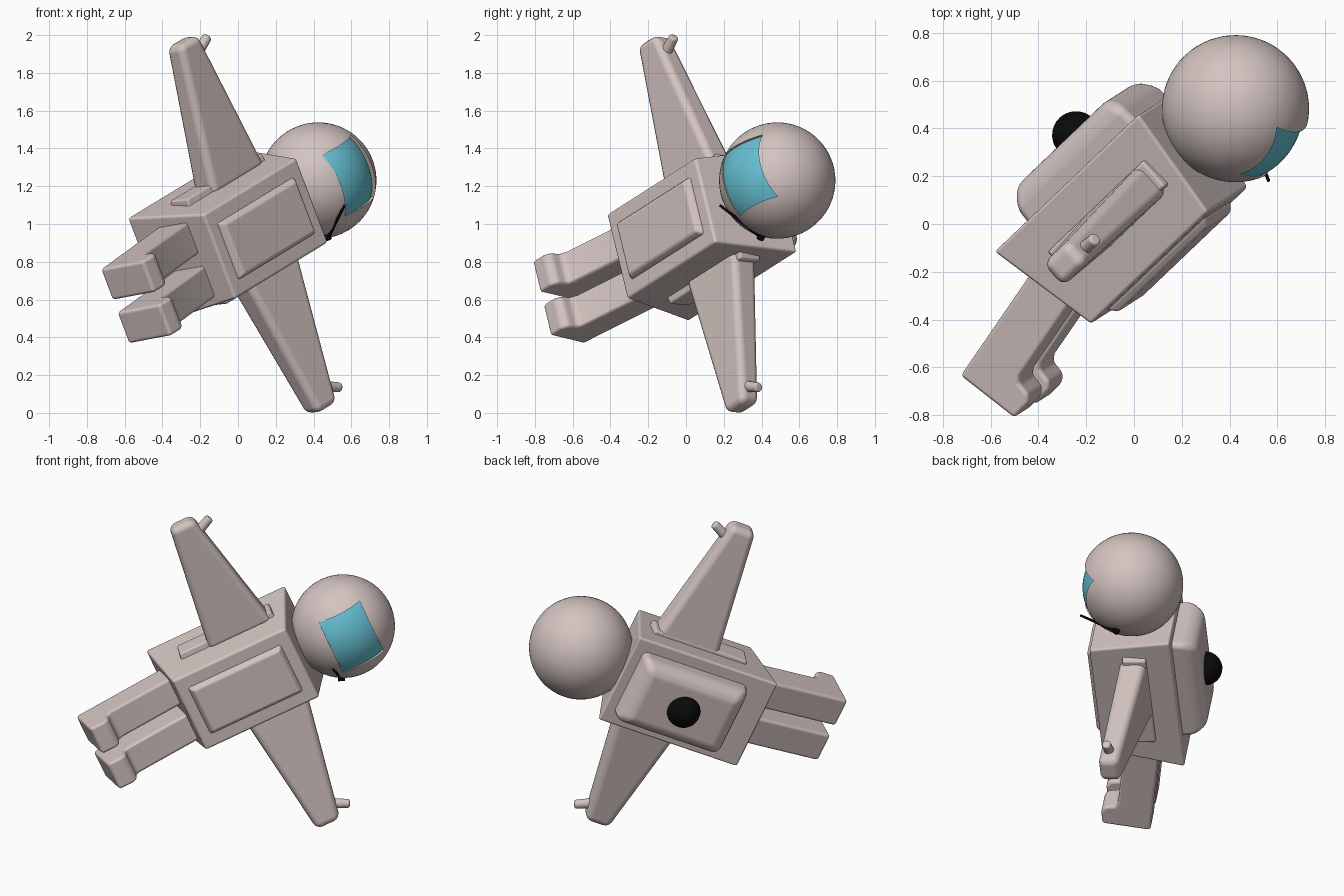
import bpy, bmesh, math
from mathutils import Matrix, Vector

if "Cube" in bpy.data.objects:
    bpy.data.objects.remove(bpy.data.objects["Cube"])

# Body frame: local x = side, y = forward, z = towards head, origin = helmet centre
S = Vector((-0.345, -0.22, 0.912)).normalized()
U = Vector((0.663, 0.632, 0.403))
U = (U - S * U.dot(S)).normalized()
F = U.cross(S)
W = Matrix.Translation((0.425, 0.483, 1.23)) @ Matrix((S, F, U)).transposed().to_4x4()
R = 0.308


def material(name, rgb):
    m = bpy.data.materials.new(name)
    m.diffuse_color = (*rgb, 1)
    m.use_nodes = True
    m.node_tree.nodes["Principled BSDF"].inputs["Base Color"].default_value = m.diffuse_color
    return m


SUIT = material("pale suit", (0.65, 0.55, 0.53))
GLASS = material("blue glass", (0.13, 0.52, 0.64))
BLACK = material("black", (0.003, 0.003, 0.003))


def finish(name, bm, mat, bevel=0):
    bmesh.ops.recalc_face_normals(bm, faces=bm.faces)
    for f in bm.faces:
        f.smooth = True
    me = bpy.data.meshes.new(name)
    bm.to_mesh(me)
    bm.free()
    me.materials.append(mat)
    ob = bpy.data.objects.new(name, me)
    bpy.context.collection.objects.link(ob)
    ob.matrix_world = W
    if bevel:
        b = ob.modifiers.new("bevel", 'BEVEL')
        b.width, b.segments, b.limit_method = bevel, 4, 'ANGLE'
        b.angle_limit = math.radians(30)
        b.harden_normals = True
    return ob


def loft(name, rings, mat=SUIT, bevel=0.02):
    """Closed solid through matching rings of points."""
    bm = bmesh.new()
    vs = [[bm.verts.new(p) for p in ring] for ring in rings]
    n = len(vs[0])
    for a, b in zip(vs, vs[1:]):
        for i in range(n):
            bm.faces.new((a[i], a[(i + 1) % n], b[(i + 1) % n], b[i]))
    bm.faces.new(vs[0])
    bm.faces.new(vs[-1])
    return finish(name, bm, mat, bevel)


def rect(axis, at, a0, a1, b0, b1):
    """Rectangle across one local axis; a and b run along the other two axes in order."""
    pts = []
    for a, b in ((a0, b0), (a1, b0), (a1, b1), (a0, b1)):
        p = [a, b]
        p.insert(axis, at)
        pts.append(p)
    return pts


def ball(name, center, r, mat, seg=32):
    bm = bmesh.new()
    bmesh.ops.create_uvsphere(bm, u_segments=seg, v_segments=seg // 2, radius=r,
                              matrix=Matrix.Translation(center))
    return finish(name, bm, mat)


def rod(name, a, b, r0, r1, mat, bevel=0):
    a, b = Vector(a), Vector(b)
    d = b - a
    bm = bmesh.new()
    bmesh.ops.create_cone(bm, cap_ends=True, segments=14, radius1=r0, radius2=r1, depth=d.length,
                          matrix=Matrix.Translation((a + b) / 2) @ d.to_track_quat('Z', 'Y').to_matrix().to_4x4())
    return finish(name, bm, mat, bevel)


# Torso, wider at the back, with chest panel and backpack
loft("torso", [rect(1, -0.24, -0.30, 0.30, -1.13, -0.218),
               rect(1, 0.255, -0.245, 0.245, -1.045, -0.303)], bevel=0.015)
loft("chest_panel", [rect(1, 0.22, -0.165, 0.165, -0.98, -0.37),
                     rect(1, 0.258, -0.165, 0.165, -0.98, -0.37),
                     rect(1, 0.29, -0.145, 0.145, -0.955, -0.393)], bevel=0.012)
loft("backpack", [rect(1, -0.20, -0.225, 0.225, -0.97, -0.28),
                  rect(1, -0.33, -0.225, 0.225, -0.96, -0.29),
                  rect(1, -0.388, -0.175, 0.175, -0.91, -0.34)], bevel=0.035)
ball("backpack_knob", (0, -0.382, -0.625), 0.10, BLACK)

for side, sgn in (("left", 1), ("right", -1)):
    # Shoulder plate, tapered arm and thumb
    loft(side + "_side_plate", [rect(0, sgn * 0.24, -0.09, 0.06, -0.955, -0.335),
                                rect(0, sgn * 0.305, -0.085, 0.055, -0.945, -0.345)], bevel=0.012)
    loft(side + "_arm", [rect(0, sgn * 0.24, -0.09, 0.075, -0.775, -0.36),
                         rect(0, sgn * 1.068, 0.0, 0.125, -0.668, -0.515)], bevel=0.04)
    rod(side + "_thumb", (sgn * 0.94, 0.06, -0.58), (sgn * 1.018, 0.07, -0.425), 0.034, 0.026, SUIT, 0.012)
    # Leg and boot as one side profile, pitched forward
    t = math.radians(11)
    profile = [(0, 0), (0.29, 0), (0.305, 0.09), (0.285, 0.125), (0.225, 0.14), (0.21, 0.17), (0.21, 0.75), (0, 0.75)]
    pts = [(0.031 + e * math.cos(t) - h * math.sin(t), -1.662 + e * math.sin(t) + h * math.cos(t))
           for e, h in profile]
    loft(side + "_leg", [[(sgn * s, f, u) for f, u in pts] for s in (0.035, 0.217)], bevel=0.018)


# Helmet with a sunken visor opening
def visor_grid(bm, s1, u0, u1, lift, n=16):
    rows = []
    for j in range(n + 1):
        u = u0 + (u1 - u0) * j / n
        row = []
        for i in range(n + 1):
            s = s1 * (2 * i / n - 1)
            row.append(bm.verts.new((s, math.sqrt(R * R - s * s - u * u) - 0.012 - 0.02 * j / n + lift, u)))
        rows.append(row)
    return [bm.faces.new((rows[j][i], rows[j][i + 1], rows[j + 1][i + 1], rows[j + 1][i]))
            for j in range(n) for i in range(n)]


bm = bmesh.new()
ext = bmesh.ops.extrude_face_region(bm, geom=visor_grid(bm, 0.178, -0.108, 0.163, 0), use_keep_orig=True)
for v in (g for g in ext["geom"] if isinstance(g, bmesh.types.BMVert)):
    v.co.y = 0.5
cutter = finish("visor_cutter", bm, SUIT)
cutter.hide_render = True

helmet = ball("helmet", (0, 0, 0), R, SUIT, 64)
mod = helmet.modifiers.new("opening", 'BOOLEAN')
mod.object, mod.operation, mod.solver = cutter, 'DIFFERENCE', 'EXACT'
bpy.context.view_layer.update()
helmet_mesh = bpy.data.meshes.new_from_object(helmet.evaluated_get(bpy.context.evaluated_depsgraph_get()))
helmet.modifiers.clear()
helmet.data = helmet_mesh
bpy.data.objects.remove(cutter)
bpy.ops.object.select_all(action='DESELECT')
helmet.select_set(True)
bpy.context.view_layer.objects.active = helmet
bpy.ops.object.shade_smooth_by_angle(angle=math.radians(35))

bm = bmesh.new()
visor_grid(bm, 0.177, -0.107, 0.162, 0.004)
visor = finish("visor", bm, GLASS)
if sum((p.normal.y for p in visor.data.polygons)) < 0:
    visor.data.flip_normals()

# Microphone boom beside the visor
rod("microphone_boom", (-0.273, 0.077, -0.14), (-0.101, 0.308, -0.152), 0.010, 0.007, BLACK)
rod("microphone_base", (-0.24, 0.06, -0.13), (-0.282, 0.08, -0.148), 0.024, 0.02, BLACK)
